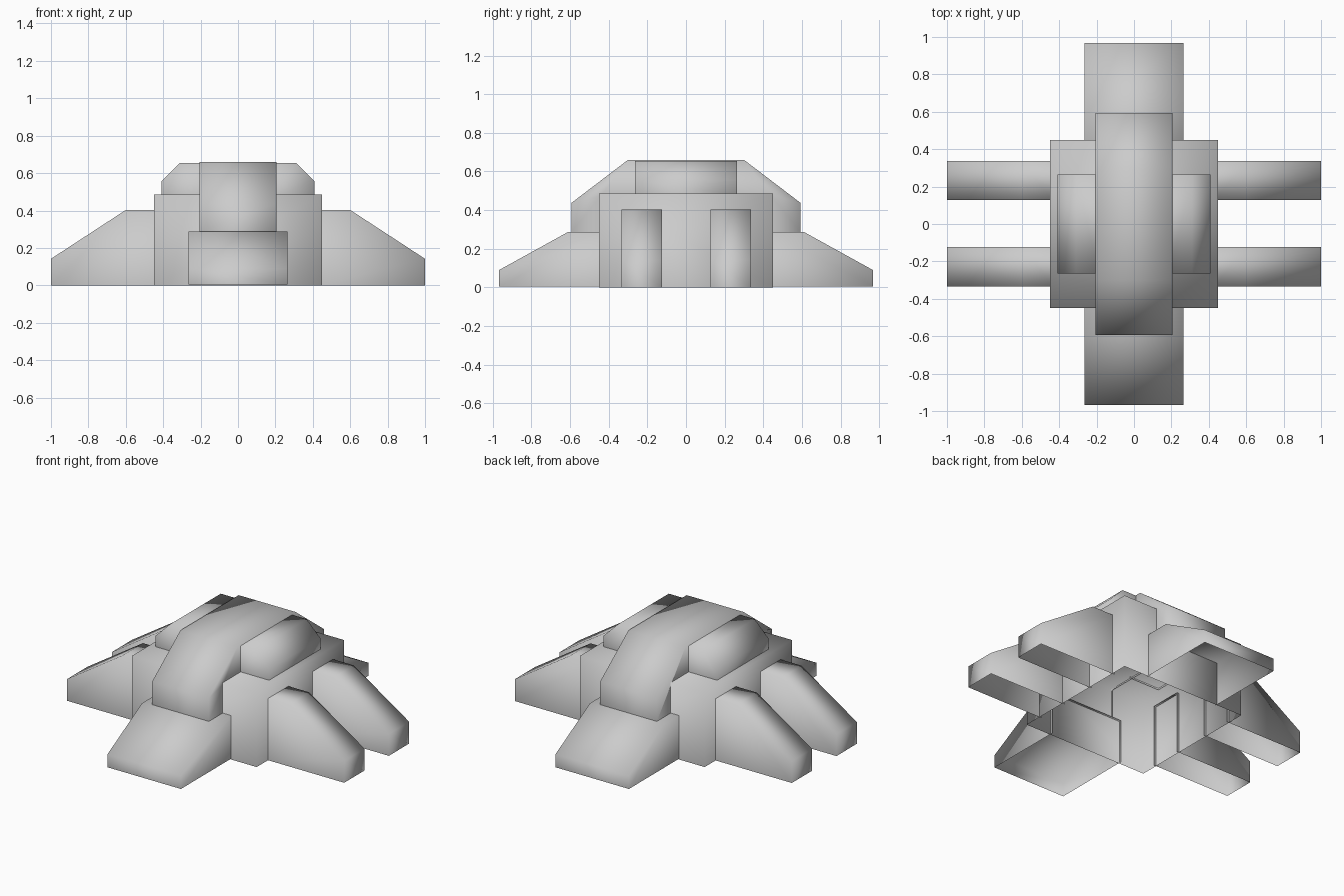
import bpy, bmesh

if "Cube" in bpy.data.objects:
    bpy.data.objects.remove(bpy.data.objects["Cube"])


def shell(name, skin, hidden, lo, hi, place):
    """Extrude a profile: side plates use skin + hidden points, the strip covers only the skin."""
    bm = bmesh.new()
    pts = skin + hidden
    a = [bm.verts.new(place(u, lo, z)) for u, z in pts]
    b = [bm.verts.new(place(u, hi, z)) for u, z in pts]
    bm.faces.new(a)
    bm.faces.new(b[::-1])
    for i in range(len(skin) - 1):
        bm.faces.new((a[i], b[i], b[i + 1], a[i + 1]))
    bmesh.ops.recalc_face_normals(bm, faces=bm.faces)
    mesh = bpy.data.meshes.new(name)
    bm.to_mesh(mesh)
    bm.free()
    for p in mesh.polygons:
        p.use_smooth = True
    obj = bpy.data.objects.new(name, mesh)
    bpy.context.collection.objects.link(obj)
    return obj


def along_x(sign):
    return lambda u, w, z: (sign * u, w, z)


def along_y(sign):
    return lambda u, w, z: (w, sign * u, z)


# Central block, open underneath
shell("central_block", [(-.45, 0), (-.45, .485), (.45, .485), (.45, 0)], [],
      -.45, .45, along_x(1))

# Arched hood over the block, notched where it straddles it
shell("hood",
      [(-.593, .287), (-.593, .437), (-.3, .66), (.3, .66), (.593, .437), (.593, .287)],
      [(.44, .287), (.44, .475), (-.44, .475), (-.44, .287)],
      -.205, .205, along_y(1))

for sign, x_side, y_side in ((-1, "left", "front"), (1, "right", "back")):
    # Chamfered pods beside the hood
    shell(x_side + "_pod", [(.19, .655), (.31, .655), (.41, .555), (.41, .475)],
          [(.19, .475)], -.265, .265, along_x(sign))
    # Wide front and back ramps, open underneath
    shell(y_side + "_ramp", [(.435, .287), (.61, .287), (.967, .09), (.967, .005)],
          [(.435, .005)], -.265, .265, along_y(sign))
    # Pairs of sloping side legs, open underneath
    for lo, hi, end in ((-.333, -.123, "front"), (.127, .337, "back")):
        shell(f"{x_side}_{end}_leg", [(.435, .403), (.6, .403), (1, .142), (1, 0)],
              [(.435, 0)], lo, hi, along_x(sign))
